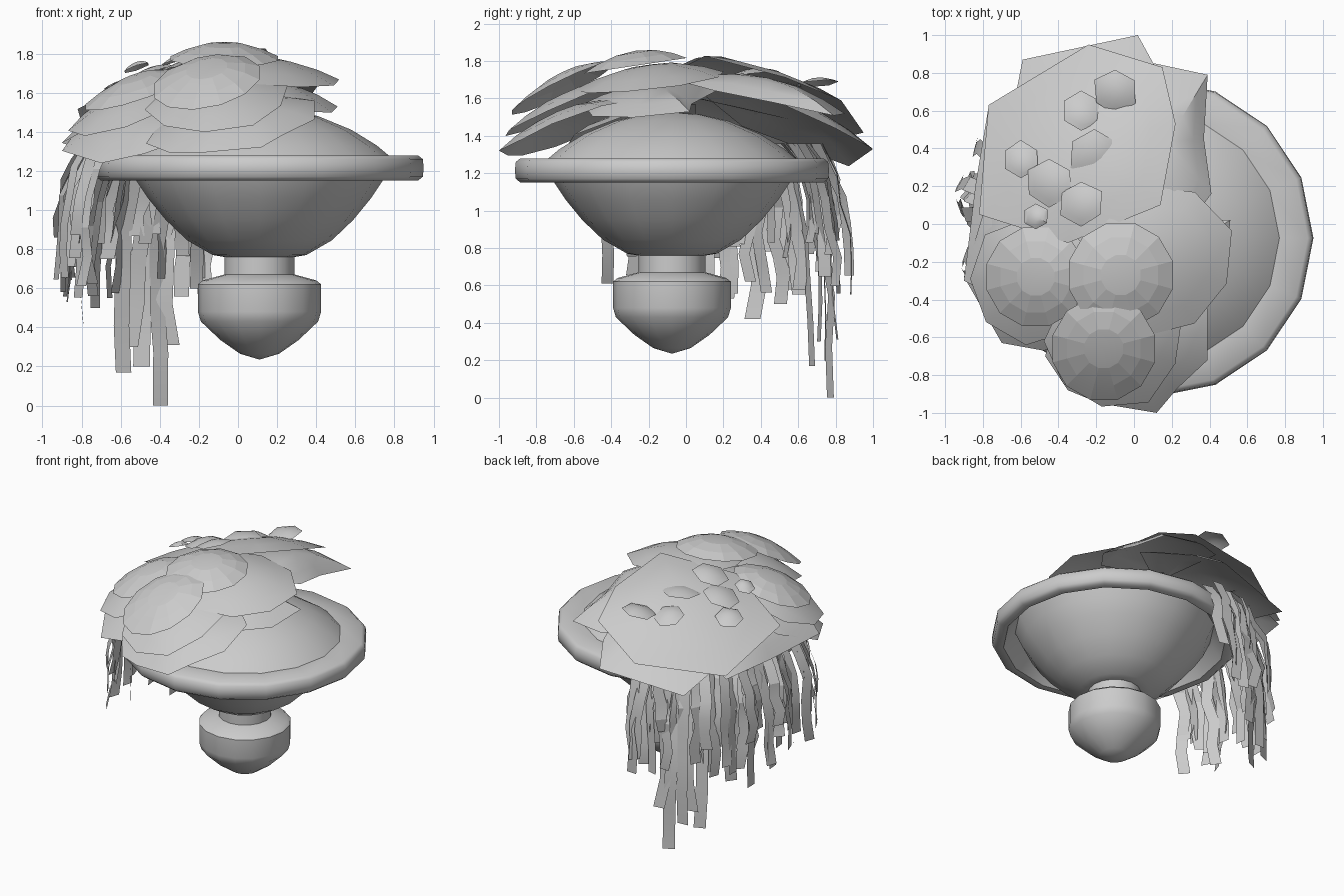
import bpy, bmesh, random
from math import sin, cos, pi, radians
from mathutils import Vector

random.seed(4)
cube = bpy.data.objects.get("Cube")
if cube:
    bpy.data.objects.remove(cube)

grey = bpy.data.materials.new("plain grey")
grey.use_nodes = True
GREY = (0.6, 0.6, 0.6, 1)
grey.diffuse_color = GREY
grey.node_tree.nodes["Principled BSDF"].inputs["Base Color"].default_value = GREY


def finish(name, bm, smooth=30):
    mesh = bpy.data.meshes.new(name)
    bm.to_mesh(mesh)
    bm.free()
    mesh.materials.append(grey)
    obj = bpy.data.objects.new(name, mesh)
    bpy.context.collection.objects.link(obj)
    bpy.ops.object.select_all(action='DESELECT')
    obj.select_set(True)
    bpy.context.view_layer.objects.active = obj
    bpy.ops.object.shade_smooth_by_angle(angle=radians(smooth))
    return obj


def lathe(name, profile, closed=False, sides=16):
    """Turn an (r, z) profile around the stand axis."""
    bm = bmesh.new()
    pts = [bm.verts.new((r, 0, z)) for r, z in profile]
    pairs = list(zip(pts, pts[1:])) + ([(pts[-1], pts[0])] if closed else [])
    edges = [bm.edges.new(p) for p in pairs]
    bmesh.ops.spin(bm, geom=pts + edges, cent=(0, 0, 0), axis=(0, 0, 1),
                   angle=2 * pi, steps=sides, use_merge=False)
    bmesh.ops.remove_doubles(bm, verts=bm.verts, dist=0.001)
    bmesh.ops.recalc_face_normals(bm, faces=bm.faces)
    obj = finish(name, bm, 50)
    obj.location = (0.11, -0.075, 0)
    return obj


def sheet(name, outline, z, gx, gy, bulge, smooth=30):
    """Domed leaf over an (x, y) outline on a plane sloping by gx and gy."""
    bm = bmesh.new()
    n = len(outline)
    cx = sum(p[0] for p in outline) / n
    cy = sum(p[1] for p in outline) / n

    def point(dx, dy, t):
        return bm.verts.new((cx + dx * t, cy + dy * t,
                             z + t * (gx * dx + gy * dy) + bulge * (1 - t * t)))

    rings = [[point(x - cx, y - cy, t) for x, y in outline] for t in (0.38, 0.72, 1)]
    apex = point(0, 0, 0)
    for i in range(n):
        j = (i + 1) % n
        bm.faces.new((apex, rings[0][i], rings[0][j]))
        for a, b in zip(rings, rings[1:]):
            bm.faces.new((a[i], b[i], b[j], a[j]))
    return finish(name, bm, smooth)


def ring(cx, cy, r, sides, jitter=0.0):
    """Round outline, optionally ragged."""
    out = []
    for i in range(sides):
        a = 2 * pi * (i + 0.5) / sides
        k = r * (1 + random.uniform(-jitter, jitter))
        out.append((cx + k * cos(a), cy + k * sin(a)))
    return out


# Stand: knob, neck and bowl, rim and top dome
lathe("knob", [(0, .235), (.1, .265), (.2, .335), (.3, .43), (.315, .48),
               (.315, .62), (.29, .64), (.18, .67)])
lathe("neck", [(.18, .66), (.18, .765)])
lathe("bowl", [(0, .76), (.18, .76), (.24, .77), (.37, .845), (.48, .95),
               (.57, 1.06), (.63, 1.15), (.68, 1.26)])
lathe("rim", [(.76, 1.15), (.81, 1.15), (.835, 1.17), (.84, 1.215),
              (.835, 1.26), (.81, 1.28), (.66, 1.28), (.7, 1.24)], closed=True)
lathe("top_dome", [(.66, 1.28), (.6, 1.33), (.47, 1.41), (.3, 1.48),
                   (.15, 1.515), (0, 1.525)])

# Front clumps: a round cap over a ragged middle leaf
for side, cap, middle in (
    ("right", (-.52, -.28, .27, 1.61, .32, .2), (-.51, -.29, .34, 1.53, .36, .25)),
    ("crown", (-.07, -.27, .285, 1.775, 0, .15), (.12, -.18, .4, 1.69, -.1, .12)),
    ("front", (-.16, -.66, .28, 1.655, .17, .48), (-.11, -.62, .36, 1.55, .1, .42)),
):
    for layer, (x, y, r, z, gx, gy), sides, ragged, bulge in (
            ("cap", cap, 12, 0, .08), ("middle_leaf", middle, 9, .08, .09)):
        sheet(f"{side}_{layer}", ring(x, y, r, sides, ragged), z, gx, gy, bulge,
              6 if layer == "cap" else 30)

# Lower leaves overhanging the rim
sheet("right_lower_leaf", [(-.9, -.28), (-.7, -.63), (-.48, -.67), (-.15, -.6),
                           (-.1, -.2), (-.35, .05), (-.8, .05)],
      1.4, .28, .34, .11)
sheet("front_lower_leaf", [(-.47, -.7), (-.35, -.88), (-.18, -.95), (.12, -1),
                           (.23, -.87), (.39, -.72), (.39, -.45), (.1, -.2),
                           (-.35, -.25)],
      1.42, .15, .36, .11)
sheet("crown_lower_leaf", [(.51, .02), (.48, -.28), (.3, -.5), (-.1, -.55),
                           (-.35, -.2), (-.1, .2), (.29, .03)],
      1.57, -.18, .12, .1)

# Broad sheets over the back
sheet("back_upper_sheet", [(-.77, .63), (-.24, .95), (.15, .83), (.22, .53),
                           (.14, .1), (-.35, -.1), (-.82, .05)],
      1.59, .34, -.33, .13)
sheet("back_lower_sheet", [(-.59, .87), (.02, 1), (.13, .8), (.2, .3),
                           (-.2, 0), (-.7, .3)],
      1.47, .24, -.42, .13)
sheet("back_left_sheet", [(.11, .85), (.39, .79), (.37, .45), (.41, .16),
                          (.25, -.05), (-.2, .1), (-.1, .75)],
      1.6, -.08, -.21, .11)
sheet("side_sheet", [(-.9, -.3), (-.6, -.45), (-.3, 0), (-.45, .6),
                     (-.77, .62), (-.84, .2)],
      1.43, .5, -.1, .1)

# Small six-sided tufts resting on the back sheet
for i, (x, y, r) in enumerate(((-.6, .34, .1), (-.45, .22, .13), (-.28, .11, .12),
                               (-.52, .04, .07), (-.21, .37, .14),
                               (-.28, .6, .11), (-.1, .7, .12))):
    z = 1.715 + .28 * (x + .24) - .25 * (y - .4)
    sheet(f"back_tuft_{i}", ring(x, y, r, 6, .06), z,
          random.uniform(0, .35), random.uniform(-.35, .1), .03)


# Hanging fringe: bent flat strips around the back and right side
def strip(bm, angle, radius, bottom, width):
    a = radians(angle)
    steps = 5
    previous = None
    yaw = random.uniform(-.6, .6)
    for i in range(steps + 1):
        t = i / steps
        r = radius - .15 * (1 - t) ** 3 + random.uniform(-.02, .02)
        sway = random.uniform(-.025, .025)
        across = Vector((-sin(a + yaw), cos(a + yaw), 0))
        mid = Vector((r * cos(a) - .02, r * sin(a), 1.36 + (bottom - 1.36) * t))
        mid += across * sway
        pair = [bm.verts.new(mid + across * s * width / 2) for s in (-1, 1)]
        if previous:
            bm.faces.new((previous[0], previous[1], pair[1], pair[0]))
        previous = pair


bm = bmesh.new()
for angle, bottom in ((117, 0), (130, .17), (122, .2), (113, .31), (126, .3),
                      (155, .42), (145, .5), (165, .53)):
    strip(bm, angle, .87, bottom, .085)
for i in range(42):
    angle = 96 + 112 * i / 41
    strip(bm, angle, random.uniform(.8, .92), random.uniform(.55, .88), .08)
finish("fringe_strips", bm, 20)
